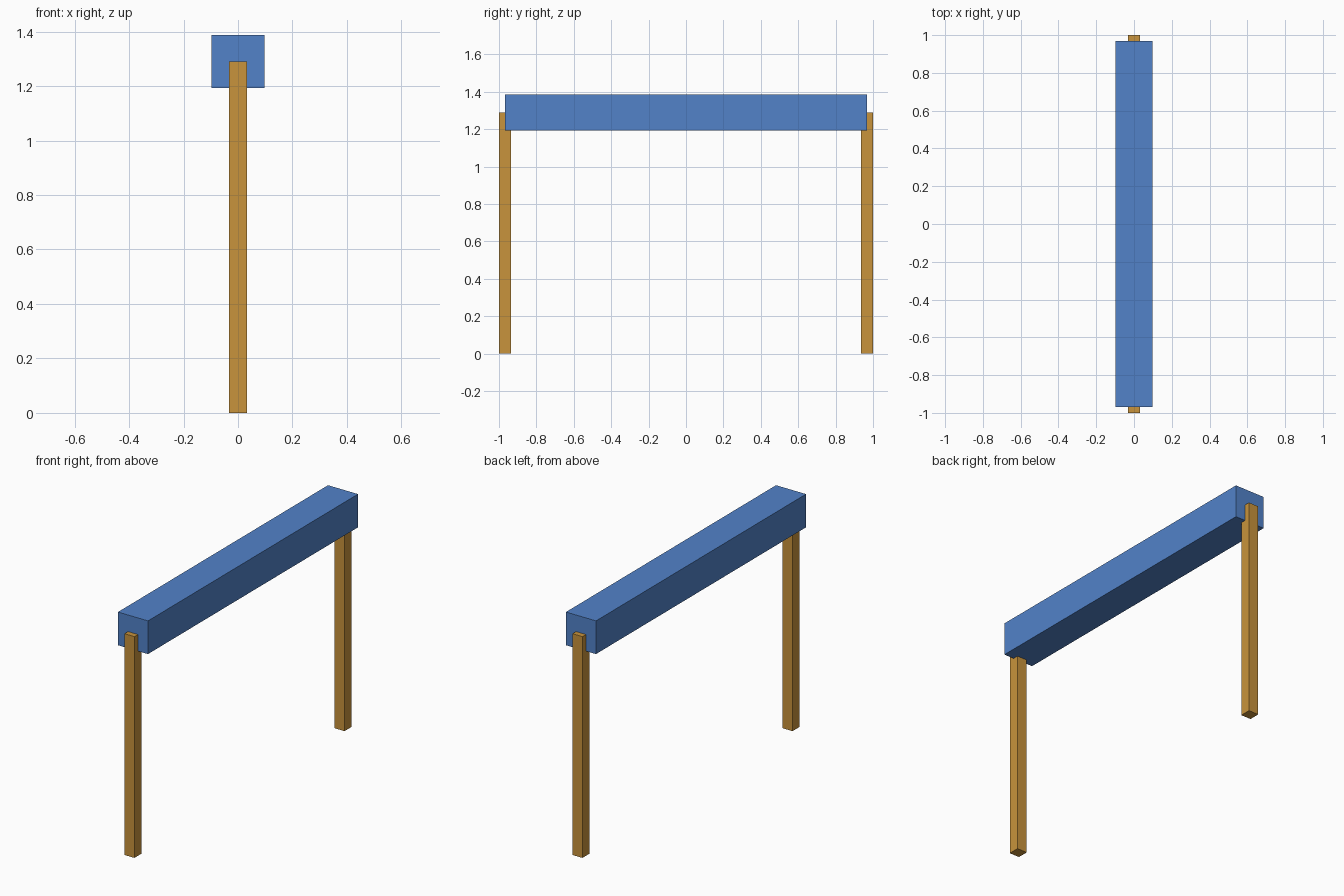
import bpy
import bmesh
from mathutils import Matrix, Vector

cube = bpy.data.objects.get("Cube")
if cube:
    bpy.data.objects.remove(cube, do_unlink=True)

U = 2 / 31  # post thickness, used as the module


def material(name, rgb):
    mat = bpy.data.materials.new(name)
    mat.use_nodes = True
    color = (*rgb, 1)
    mat.diffuse_color = color
    for node in mat.node_tree.nodes:
        if node.type == "BSDF_PRINCIPLED":
            node.inputs["Base Color"].default_value = color
    return mat


def box(name, size, center, mat):
    """Box with size and centre given in modules."""
    bm = bmesh.new()
    bmesh.ops.create_cube(bm, size=1, matrix=Matrix.Diagonal((*(Vector(size) * U), 1)))
    mesh = bpy.data.meshes.new(name)
    bm.to_mesh(mesh)
    bm.free()
    mesh.materials.append(mat)
    obj = bpy.data.objects.new(name, mesh)
    obj.location = Vector(center) * U
    bpy.context.collection.objects.link(obj)
    return obj


blue = material("blue_paint", (0.084, 0.225, 0.584))
wood = material("golden_wood", (0.578, 0.292, 0.045))

# Horizontal beam, its ends stopping halfway across the posts
box("beam", (3, 30, 3), (0, 0, 20), blue)

# Upright posts
for name, side in (("front_post", -1), ("back_post", 1)):
    box(name, (1, 1, 20), (0, side * 15, 10), wood)
